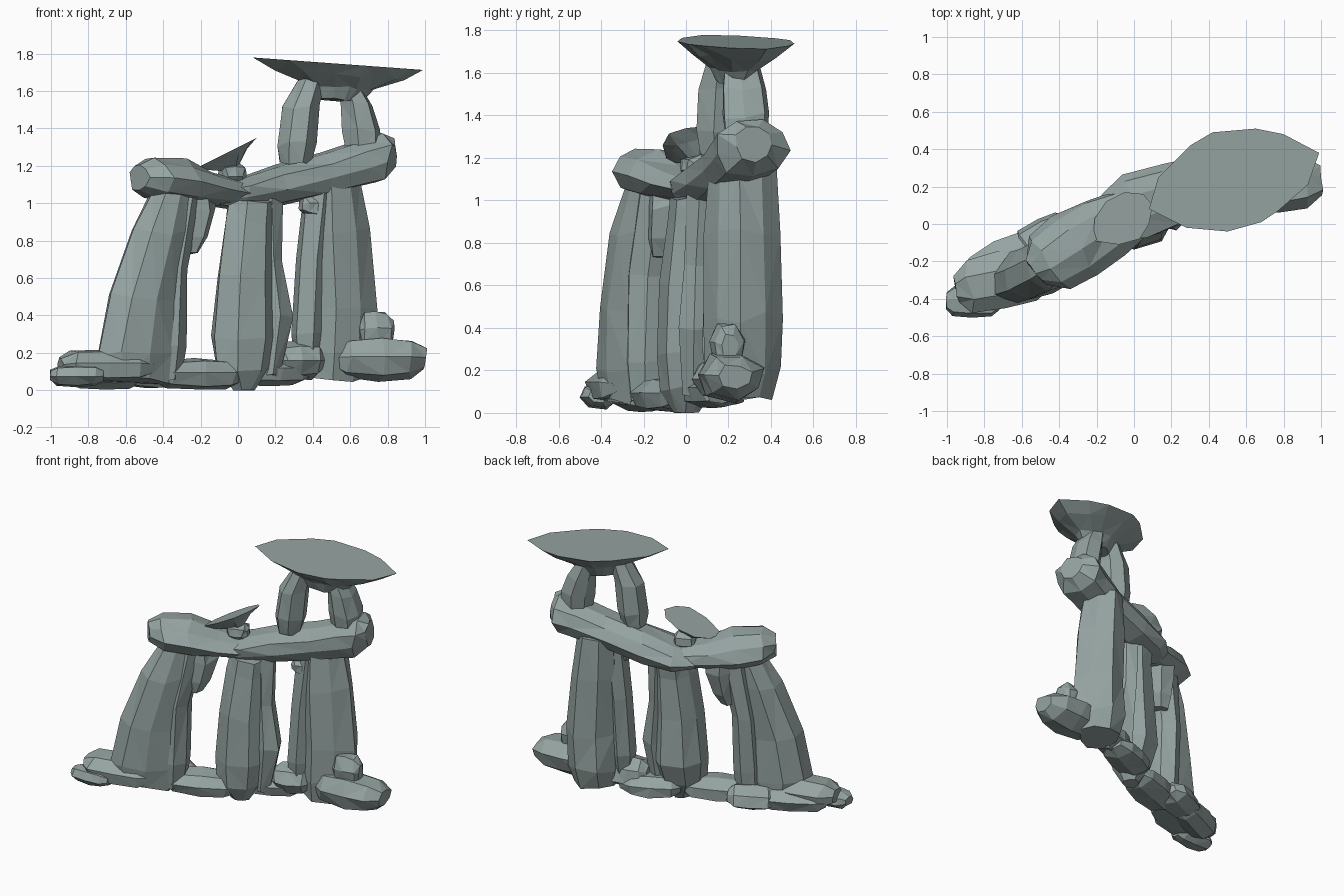
import bpy, bmesh, math, random
from mathutils import Vector

if "Cube" in bpy.data.objects:
    bpy.data.objects.remove(bpy.data.objects["Cube"])

random.seed(7)
stone = bpy.data.materials.new("stone")
stone.diffuse_color = (0.30, 0.37, 0.36, 1)
stone.use_nodes = True
stone.node_tree.nodes["Principled BSDF"].inputs["Base Color"].default_value = stone.diffuse_color


def skin(name, rings):
    """Join equal-sized rings of points, cap both ends, cut into flat facets."""
    n = len(rings[0])
    verts = [p for r in rings for p in r]
    faces = [tuple(reversed(range(n))), tuple(range(len(verts) - n, len(verts)))]
    for k in range(len(rings) - 1):
        for i in range(n):
            a, b = k * n + i, k * n + (i + 1) % n
            faces.append((a, b, b + n, a + n))
    mesh = bpy.data.meshes.new(name)
    mesh.from_pydata(verts, [], faces)
    bm = bmesh.new()
    bm.from_mesh(mesh)
    bmesh.ops.triangulate(bm, faces=[f for f in bm.faces if len(f.verts) == 4])
    bm.to_mesh(mesh)
    bm.free()
    mesh.materials.append(stone)
    obj = bpy.data.objects.new(name, mesh)
    bpy.context.collection.objects.link(obj)
    return obj


def rock(name, stations, angle=20, upright=True, sides=8, rough=0.10):
    """Faceted stone; station = x, y, z, half size along/across, half depth/height."""
    t = math.radians(angle)
    along = Vector((math.cos(t), math.sin(t), 0))
    across = Vector((-math.sin(t), math.cos(t), 0))
    e1, e2 = (along, across) if upright else (across, Vector((0, 0, 1)))
    axis = Vector((0, 0, 1)) if upright else along
    column = [random.uniform(1 - rough, 1 + rough) for _ in range(sides)]
    phase = random.uniform(0.2, 0.6)
    rings = []
    for x, y, z, a, b in stations:
        ring = []
        for i in range(sides):
            u = phase + math.tau * i / sides
            f = 1.06 * column[i] * random.uniform(1 - rough / 2, 1 + rough / 2)
            p = Vector((x, y, z)) + e1 * a * f * math.cos(u) + e2 * b * f * math.sin(u)
            p += axis * random.uniform(-1, 1) * rough * min(a, b) * 1.6
            p.z = max(p.z, 0.0)
            ring.append(p)
        rings.append(ring)
    return skin(name, rings)


def boulder(name, x, y, z, length, width, height, angle=20):
    """Blocky lying stone given by centre and half sizes."""
    c, s = math.cos(math.radians(angle)), math.sin(math.radians(angle))
    st = [(x + c * length * k, y + s * length * k, z, width * f, height * f)
          for k, f in ((-1, .5), (-.72, .88), (.0, 1), (.65, .9), (1, .5))]
    return rock(name, st, angle, False, 7, 0.12)


def slab(name, outline, height, layers):
    """Flat sloping top, tapering underside; layer = scale, centre x, centre y, drop."""
    mx = sum(p[0] for p in outline) / len(outline)
    my = sum(p[1] for p in outline) / len(outline)
    rings = []
    for sc, cx, cy, drop in layers:
        ring = []
        for x, y in outline:
            px, py = cx + (x - mx) * sc, cy + (y - my) * sc
            ring.append(Vector((px, py, height(px, py) - drop + random.uniform(-.01, .01))))
        rings.append(ring)
    rings.append([Vector((x, y, height(x, y))) for x, y in outline])
    return skin(name, rings)


# Three standing pillars, each with overlapping shards
rock("left_pillar", [(-.55, -.26, .05, .19, .12), (-.56, -.27, .2, .215, .14),
                     (-.52, -.26, .5, .18, .14), (-.43, -.21, .85, .145, .14),
                     (-.36, -.17, 1.08, .11, .11)], 22)
rock("left_pillar_shard", [(-.39, -.17, .06, .08, .10), (-.38, -.17, .25, .095, .12),
                           (-.37, -.15, .65, .09, .13), (-.30, -.11, 1.04, .10, .12)], 25, sides=7)
rock("left_pillar_bracket", [(-.28, -.09, .73, .05, .08), (-.26, -.08, .81, .075, .11),
                             (-.25, -.06, .97, .11, .13), (-.26, -.06, 1.08, .10, .12)], 30, sides=7)
rock("middle_pillar", [(.03, .0, .0, .06, .05), (.03, .01, .12, .155, .11),
                       (.03, .03, .28, .18, .145), (.04, .03, .6, .155, .13),
                       (.06, .05, .9, .135, .12), (.07, .06, 1.02, .13, .12)], 15)
rock("middle_pillar_shard", [(.16, .06, .08, .05, .08), (.19, .07, .4, .085, .11),
                             (.16, .08, .7, .06, .10), (.15, .09, 1.03, .08, .10)], 20, sides=6)
rock("right_pillar", [(.53, .26, .06, .15, .13), (.54, .27, .2, .18, .165),
                      (.55, .27, .45, .185, .17), (.53, .27, .85, .165, .155),
                      (.51, .27, 1.14, .13, .14)], 18)
rock("right_pillar_shard", [(.37, .18, .12, .06, .08), (.37, .19, .3, .08, .11),
                            (.39, .2, .7, .08, .11), (.43, .21, 1.07, .08, .10)], 20, sides=6)
boulder("right_pillar_wedge", .41, .17, .99, .08, .07, .06)

# Two long lintel stones
rock("left_lintel", [(-.53, -.25, 1.14, .08, .07), (-.46, -.21, 1.14, .16, .11),
                     (-.31, -.11, 1.12, .18, .12), (-.15, -.01, 1.08, .16, .09),
                     (.02, .08, 1.05, .12, .07)], 36, False, 9)
rock("right_lintel", [(-.13, .04, 1.04, .12, .05), (.0, .10, 1.05, .18, .085),
                      (.2, .16, 1.10, .17, .11), (.45, .22, 1.16, .16, .11),
                      (.65, .28, 1.22, .17, .12), (.76, .31, 1.25, .18, .13),
                      (.82, .32, 1.27, .09, .08)], 18, False, 9)

# Small tilted slab between the lintels, on pebbles
small = [(-.22, -.09), (-.08, -.11), (.03, -.08), (.08, .0), (.10, .10),
         (.05, .16), (-.05, .17), (-.15, .12), (-.21, .03)]
slab("tilted_slab", small, lambda x, y: 1.30 + .5 * x,
     [(.25, -.03, .04, .09), (.65, -.05, .03, .04)])
boulder("slab_pebble", -.03, .05, 1.15, .07, .08, .06)

# Two short upper posts
rock("upper_left_post", [(.30, .15, 1.21, .08, .08), (.31, .15, 1.32, .10, .105),
                         (.33, .16, 1.52, .095, .10), (.39, .18, 1.67, .07, .08)], 20, sides=7)
rock("upper_right_post", [(.67, .28, 1.25, .09, .09), (.66, .28, 1.40, .105, .11),
                          (.63, .27, 1.53, .085, .10), (.58, .26, 1.65, .06, .08)], 20, sides=7)

# Broad capstone with a thin rim and a narrow neck
cap = [(.08, .08), (.28, -.02), (.50, -.04), (.68, .01), (.77, .07), (.93, .21),
       (.99, .38), (.80, .48), (.65, .51), (.42, .49), (.30, .42), (.13, .25)]
slab("capstone", cap, lambda x, y: 1.785 - .073 * x,
     [(.28, .53, .22, .195), (.42, .54, .23, .12), (.76, .55, .235, .055)])

# Loose stones along the foot: x, y, z, half length, width, height, angle
feet = {
    "foot_stone_far_left": (-.86, -.41, .08, .14, .09, .06, 0),
    "foot_stone_left": (-.70, -.31, .13, .25, .15, .09, 10),
    "foot_stone_left_back": (-.70, -.21, .09, .22, .11, .08, 25),
    "foot_stone_left_inner": (-.46, -.09, .09, .16, .12, .08, 25),
    "foot_stone_mid_left": (-.21, -.09, .09, .25, .13, .08, 22),
    "foot_stone_mid_right": (.18, .13, .10, .20, .13, .075, 25),
    "foot_stone_inner_right": (.33, .15, .16, .13, .12, .10, 15),
    "foot_stone_right": (.76, .21, .17, .24, .15, .11, 5),
    "foot_stone_right_upper": (.74, .19, .31, .09, .08, .12, 10),
}
for name, data in feet.items():
    boulder(name, *data)
